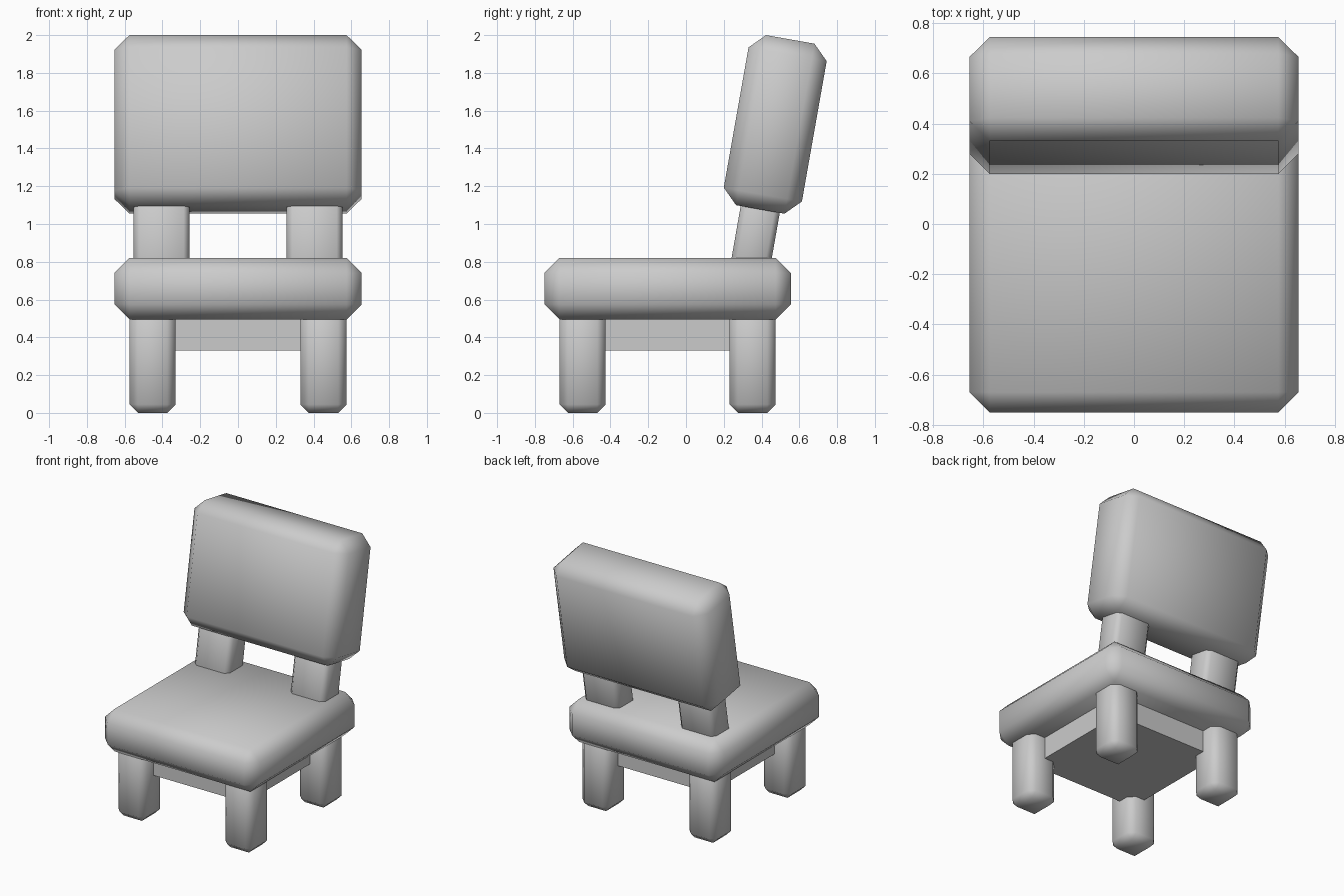
import bpy
import bmesh
from math import radians, sin, cos

if "Cube" in bpy.data.objects:
    bpy.data.objects.remove(bpy.data.objects["Cube"], do_unlink=True)

grey = bpy.data.materials.new("plain_grey")
grey.use_nodes = True
grey.diffuse_color = (0.6, 0.6, 0.6, 1)
grey.node_tree.nodes["Principled BSDF"].inputs["Base Color"].default_value = (0.6, 0.6, 0.6, 1)

TILT = radians(10)
SEAT_Y = -0.0975


def block(name, centre, size, chamfer=0.0, tilt=0.0):
    """Box with single chamfered edges, softly shaded when chamfered."""
    mesh = bpy.data.meshes.new(name)
    bm = bmesh.new()
    bmesh.ops.create_cube(bm, size=1)
    bmesh.ops.scale(bm, vec=size, verts=bm.verts)
    if chamfer:
        bmesh.ops.bevel(bm, geom=bm.edges[:], offset=chamfer, segments=1,
                        affect='EDGES', profile=0.5)
        for face in bm.faces:
            face.smooth = True
    bm.to_mesh(mesh)
    bm.free()
    mesh.materials.append(grey)
    obj = bpy.data.objects.new(name, mesh)
    obj.location = centre
    obj.rotation_euler.x = -tilt
    bpy.context.collection.objects.link(obj)
    return obj


def leaning(x, across, along):
    """Point in the plane of the reclined backrest."""
    return (x, across * cos(TILT) + along * sin(TILT),
            along * cos(TILT) - across * sin(TILT))


# Seat cushion and the plain apron below it
block("seat", (0, SEAT_Y, 0.6575), (1.31, 1.305, 0.325), 0.08)
block("apron", (0, SEAT_Y, 0.44), (0.9, 0.9, 0.22))

# Reclined backrest
block("backrest", leaning(0, 0.2, 1.586), (1.31, 0.42, 0.914), 0.08, TILT)

# Legs and backrest posts on both sides
for side, sx in (("left", 1), ("right", -1)):
    for end, sy in (("front", -1), ("back", 1)):
        block(f"{end}_{side}_leg", (sx * 0.4525, SEAT_Y + sy * 0.45, 0.3),
              (0.245, 0.245, 0.6), 0.045)
    block(f"{side}_back_post", leaning(sx * 0.405, 0.2, 1.0),
          (0.295, 0.21, 0.6), 0.03, TILT)
